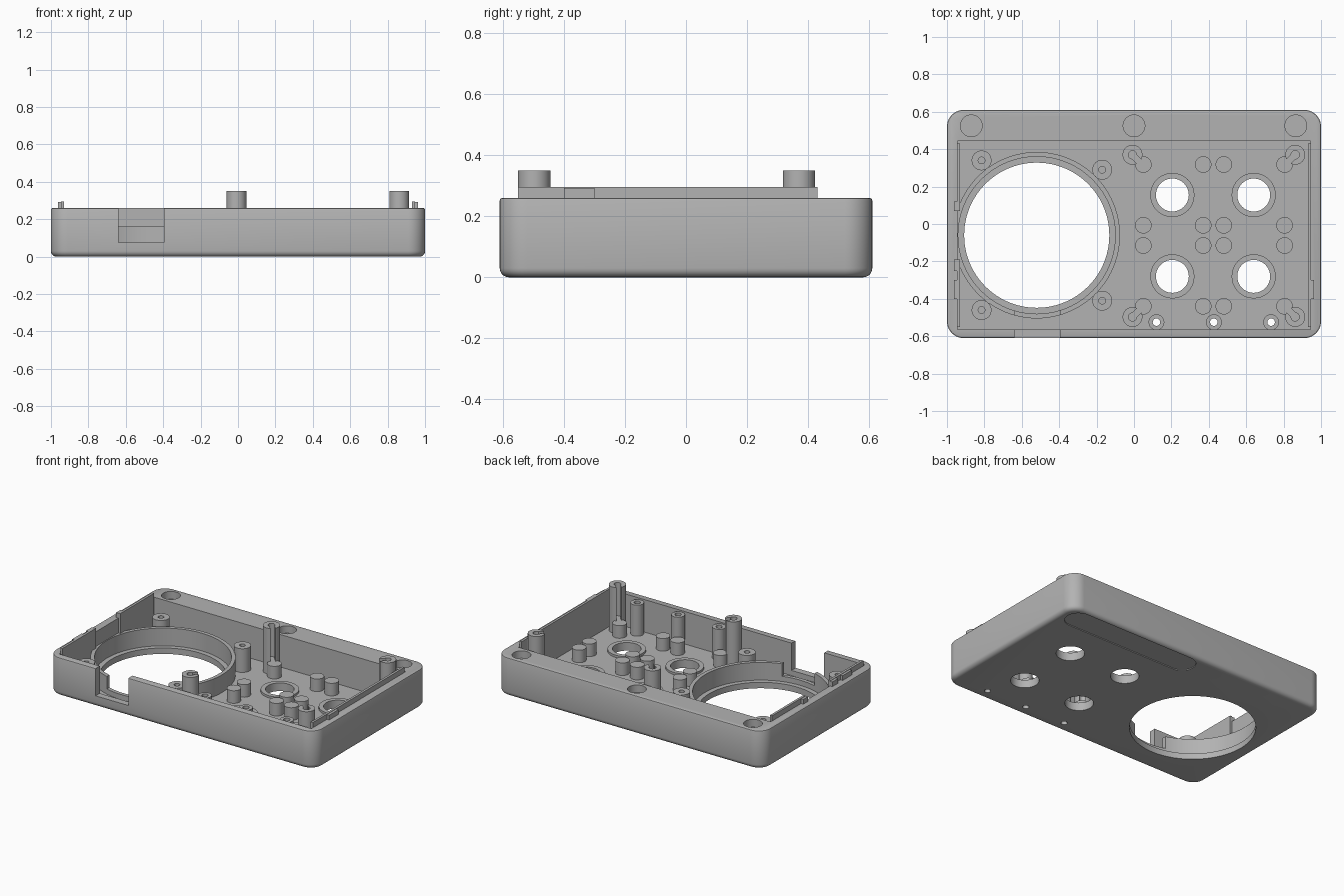
import bpy, bmesh, math
from mathutils import Matrix, Vector

if "Cube" in bpy.data.objects:
    bpy.data.objects.remove(bpy.data.objects["Cube"], do_unlink=True)

grey = bpy.data.materials.new("matte_grey")
grey.use_nodes = True
grey.diffuse_color = (0.45, 0.45, 0.45, 1)
grey.node_tree.nodes["Principled BSDF"].inputs["Base Color"].default_value = (0.45, 0.45, 0.45, 1)

FLOOR, RIM = 0.04, 0.26


def make(name, bm):
    mesh = bpy.data.meshes.new(name)
    bmesh.ops.recalc_face_normals(bm, faces=bm.faces)
    bm.to_mesh(mesh)
    bm.free()
    mesh.materials.append(grey)
    ob = bpy.data.objects.new(name, mesh)
    bpy.context.collection.objects.link(ob)
    return ob


def box_bm(x, y, z, turn=0):
    bm = bmesh.new()
    size = Vector((x[1] - x[0], y[1] - y[0], z[1] - z[0]))
    mid = Vector((x[0] + x[1], y[0] + y[1], z[0] + z[1])) / 2
    bmesh.ops.create_cube(bm, size=1, matrix=Matrix.Translation(mid) @ Matrix.Diagonal(size).to_4x4())
    return bm


def box(name, x, y, z):
    return make(name, box_bm(x, y, z))


def cyl(name, x, y, r, z0, z1, segs=40):
    bm = bmesh.new()
    bmesh.ops.create_cone(bm, cap_ends=True, segments=segs, radius1=r, radius2=r, depth=z1 - z0,
                          matrix=Matrix.Translation((x, y, (z0 + z1) / 2)))
    return make(name, bm)


def cut(ob, cutter):
    bpy.context.view_layer.objects.active = ob
    mod = ob.modifiers.new("cut", 'BOOLEAN')
    mod.operation = 'DIFFERENCE'
    mod.solver = 'EXACT'
    mod.object = cutter
    bpy.ops.object.modifier_apply(modifier=mod.name)
    bpy.data.objects.remove(cutter, do_unlink=True)


# Rounded shell with filleted bottom edge
bm = box_bm((-1, 1), (-0.61, 0.61), (0, RIM))
upright = [e for e in bm.edges if abs(e.verts[0].co.z - e.verts[1].co.z) > 0.1]
bmesh.ops.bevel(bm, geom=upright, offset=0.09, segments=10, profile=0.5, affect='EDGES')
for level, size, steps in ((0, 0.03, 5), (RIM, 0.008, 2)):
    loop = [e for e in bm.edges if all(abs(v.co.z - level) < 1e-4 for v in e.verts)]
    bmesh.ops.bevel(bm, geom=loop, offset=size, segments=steps, profile=0.5, affect='EDGES')
shell = make("case_shell", bm)

# Inner cavity and front cable notch
cut(shell, box("cavity_cutter", (-0.945, 0.945), (-0.565, 0.445), (FLOOR, 0.5)))
NOTCH = (-0.64, -0.395), (-0.7, -0.4), (0.075, 0.5)
cut(shell, box("notch_cutter", *NOTCH))

# Blind round pockets in the back ledge
for x in (-0.87, 0, 0.865):
    cut(shell, cyl("pocket_cutter", x, 0.525, 0.058, RIM - 0.05, 0.4))

# Large round opening with its raised ring
CX, CY = -0.52, -0.06
cut(shell, cyl("opening_cutter", CX, CY, 0.388, -0.1, 0.2, 96))
ring = cyl("opening_ring", CX, CY, 0.445, FLOOR - 0.01, 0.16, 96)
cut(ring, cyl("ring_cutter", CX, CY, 0.42, -0.1, 0.3, 96))
cut(ring, box("ring_notch_cutter", *NOTCH))

# Button openings with low collars
for x in (0.205, 0.64):
    for y in (0.155, -0.28):
        cut(shell, cyl("button_cutter", x, y, 0.088, -0.1, 0.2))
        collar = cyl("button_collar", x, y, 0.118, FLOOR - 0.01, FLOOR + 0.015)
        cut(collar, cyl("collar_cutter", x, y, 0.088, -0.1, 0.2))

# Through-drilled tubes beside the front wall
for x in (0.12, 0.427, 0.733):
    cut(shell, cyl("drill_cutter", x, -0.525, 0.02, -0.1, 0.3, 24))
    tube = cyl("front_tube", x, -0.525, 0.042, FLOOR - 0.01, 0.25)
    cut(tube, cyl("drill_cutter", x, -0.525, 0.02, -0.1, 0.3, 24))

# Shallow slot-shaped recess under the back ledge
bm = box_bm((-0.05, 0.95), (0.415, 0.585), (-0.05, 0.006))
ends = [e for e in bm.edges if abs(e.verts[0].co.z - e.verts[1].co.z) > 0.04]
bmesh.ops.bevel(bm, geom=ends, offset=0.084, segments=10, profile=0.5, affect='EDGES')
cut(shell, make("recess_cutter", bm))

# Screw posts around the large opening
for x, y in ((-0.815, 0.34), (-0.17, 0.29), (-0.17, -0.41), (-0.815, -0.46)):
    post = cyl("screw_post", x, y, 0.053, FLOOR - 0.01, 0.2)
    cut(post, cyl("screw_cutter", x, y, 0.018, 0.1, 0.3, 24))

# Grid of short support pegs
for x in (0.05, 0.37, 0.48, 0.805):
    for y in (0.318, -0.007, -0.115, -0.44):
        cyl("support_peg", x, y, 0.044, FLOOR - 0.01, 0.125)

# Tall slotted posts, slots facing the middle of the button area
for x, sx in ((-0.008, 1), (0.862, -1)):
    for y, sy in ((0.37, -1), (-0.497, 1)):
        post = cyl("slotted_post", x, y, 0.053, FLOOR - 0.01, 0.35)
        cut(post, cyl("bore_cutter", x, y, 0.022, 0.125, 0.5, 24))
        slot = box("slot_cutter", (0, 0.1), (-0.016, 0.016), (0.125, 0.5))
        slot.data.transform(Matrix.Translation((x, y, 0)) @ Matrix.Rotation(math.atan2(sy, sx), 4, 'Z'))
        cut(post, slot)

# Side lips rising above the rim, with snap bumps
LIP = 0.295
for side, spans in ((1, [(-0.55, 0.43)]), (-1, [(-0.55, -0.19), (0.07, 0.43)])):
    xs = sorted((side * 0.93, side * 0.946))
    for span in spans:
        box("side_lip", xs, span, (FLOOR - 0.005, LIP))
    bumps = [(-0.4, -0.3)] + ([(-0.25, -0.19), (0.07, 0.12)] if side < 0 else [])
    for span in bumps:
        box("snap_bump", sorted((side * 0.94, side * 0.963)), span, (RIM - 0.005, LIP - 0.003))

# Smooth round walls, sharp edges kept
bpy.ops.object.select_all(action='DESELECT')
for ob in bpy.context.collection.objects:
    if ob.type == 'MESH' and ob.data.materials and ob.data.materials[0] == grey:
        ob.select_set(True)
bpy.context.view_layer.objects.active = shell
bpy.ops.object.shade_smooth_by_angle(angle=math.radians(30))
